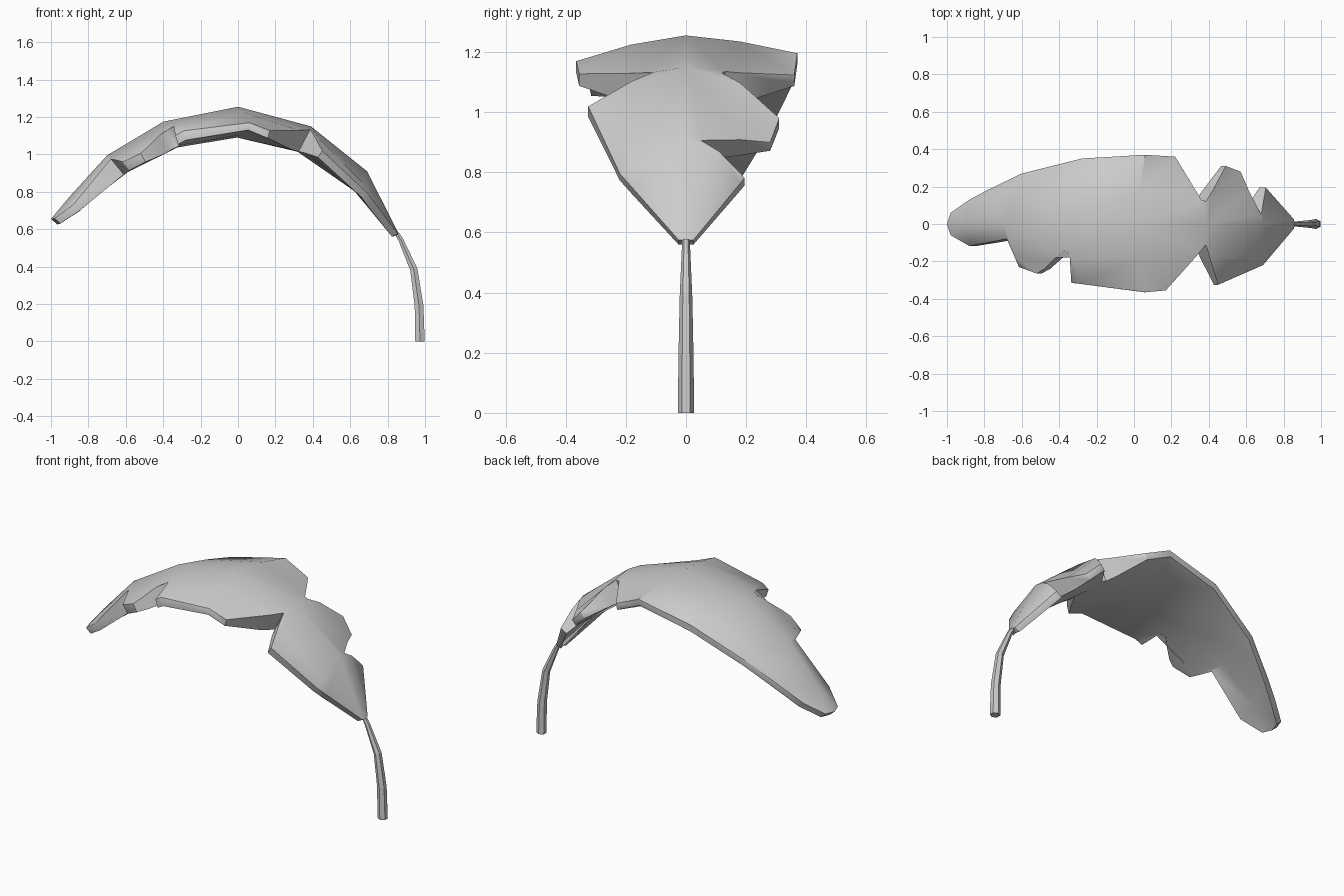
import bpy, bmesh, math
from mathutils import Vector

if "Cube" in bpy.data.objects:
    bpy.data.objects.remove(bpy.data.objects["Cube"])

# Arched midrib seen from the front (x, z), half width of the unbroken leaf,
# droop of the rim below the midrib, thickness along the midrib, and sweep of the cross veins
MIDRIB = [(-1, .655), (-.9, .775), (-.7, .995), (-.4, 1.175), (0, 1.255), (.39, 1.15), (.69, .91), (.86, .575)]
WIDTH = [(-1, .06), (-.9, .13), (-.6, .27), (-.28, .35), (.1, .37), (.46, .33), (.69, .22), (.86, .04)]
DROOP = [(-1, .02), (-.9, .055), (-.7, .042), (-.4, .055), (0, .077), (.39, .135), (.69, .115), (.86, .02)]
CORE = [(-1, .045), (-.9, .075), (-.6, .145), (0, .165), (.5, .15), (.69, .12), (.86, .03)]
SWEEP = [(-1, 0), (-.9, .17), (-.7, .37), (-.4, .343), (0, .162), (.39, .185), (.69, 0), (.86, 0)]
RIM = .038


def lookup(table, x):
    x = max(table[0][0], min(table[-1][0], x))
    for (x0, v0), (x1, v1) in zip(table, table[1:]):
        if x <= x1:
            return v0 + (v1 - v0) * (x - x0) / (x1 - x0)
    return table[-1][1]


def unsweep(x, y):
    u = x
    for _ in range(40):
        u = .5 * u + .5 * (x - lookup(SWEEP, u) * abs(y))
    return u


def across(x, y):
    return min(abs(y) / lookup(WIDTH, x), 1.05) ** 1.5


def leaf_point(u, y):
    # swept vein position, arched height, with the back edge lifted a little mid-leaf
    x = u + lookup(SWEEP, u) * abs(y)
    droop = lookup(DROOP, u)
    if y > 0:
        droop -= .02 * max(0, 1 - abs(u - .03) / .35)
    else:
        droop += .01 * max(0, 1 - abs(u - .03) / .35)
    return Vector((x, y, lookup(MIDRIB, u) - droop * across(x, y)))


def underside(p):
    # step inward, square to the arch; thick at the midrib and thin at the rim
    a, b = max(p.x - .15, -1), min(p.x + .15, .86)
    slope = (lookup(MIDRIB, b) - lookup(MIDRIB, a)) / (b - a)
    inward = Vector((slope, 0, -1)).normalized()
    core = max(lookup(CORE, p.x), RIM * .8)
    return p + inward * (core + (RIM - core) * min(across(p.x, p.y), 1))


# Leaf outline from above, with the torn notches
outline = [
    (-1, 0), (-.98, -.06), (-.88, -.118), (-.68, -.08), (-.615, -.23), (-.52, -.265), (-.48, -.24),
    (-.38, -.14), (-.345, -.155), (-.335, -.315), (.06, -.365), (.17, -.355), (.34, -.165), (.385, -.11),
    (.45, -.325), (.69, -.22), (.855, -.025), (.86, 0), (.855, .025), (.705, .195), (.68, .05),
    (.57, .28), (.49, .31), (.385, .12), (.36, .13), (.22, .36), (.06, .37), (-.28, .35),
    (-.6, .27), (-.88, .13), (-.98, .06)]

bm = bmesh.new()
bm.faces.new([bm.verts.new((unsweep(x, y), y, 0)) for x, y in outline])
bmesh.ops.triangulate(bm, faces=bm.faces[:])


def cut(co, no):
    bmesh.ops.bisect_plane(bm, geom=bm.verts[:] + bm.edges[:] + bm.faces[:], dist=2e-3,
                           plane_co=co, plane_no=no)


# Loops along and across the leaf; the leftover triangulation lines are removed
LOOPS_X = [x for x, _ in MIDRIB[1:-1]]
LOOPS_Y = (-.18, 0, .18)
for y in LOOPS_Y:
    cut((0, y, 0), (0, 1, 0))
for x in LOOPS_X:
    cut((x, 0, 0), (1, 0, 0))


def on_loop(e):
    a, b = (v.co for v in e.verts)
    return (any(abs(a.x - x) + abs(b.x - x) < 5e-3 for x in LOOPS_X)
            or any(abs(a.y - y) + abs(b.y - y) < 5e-3 for y in LOOPS_Y))


bmesh.ops.dissolve_edges(bm, edges=[e for e in bm.edges if len(e.link_faces) == 2 and not on_loop(e)],
                         use_verts=False)
spare = [v for v in bm.verts if len(v.link_edges) == 2 and all(len(e.link_faces) == 2 for e in v.link_edges)]
bmesh.ops.dissolve_verts(bm, verts=spare)
bmesh.ops.triangulate(bm, faces=bm.faces[:])

# Raise the upper side onto the arch, then add the underside and the rim
for v in bm.verts:
    v.co = leaf_point(v.co.x, v.co.y)
border = [e for e in bm.edges if len(e.link_faces) == 1]
top_faces = bm.faces[:]
low = {v: bm.verts.new(underside(v.co)) for v in bm.verts[:]}
for f in top_faces:
    bm.faces.new([low[v] for v in reversed(f.verts)])
for e in border:
    a, b = e.verts
    bm.faces.new((a, b, low[b], low[a]))
bmesh.ops.recalc_face_normals(bm, faces=bm.faces[:])
mesh = bpy.data.meshes.new("leaf_blade")
bm.to_mesh(mesh)
bm.free()
leaf = bpy.data.objects.new("leaf_blade", mesh)
bpy.context.collection.objects.link(leaf)

# Softened rim
bevel = leaf.modifiers.new("rim", 'BEVEL')
bevel.width = .008
bevel.segments = 1
bevel.limit_method = 'ANGLE'
bevel.angle_limit = math.radians(55)

# Six-sided stem swept along a bent path
path = [(.853, .572, .013), (.87, .545, .014), (.94, .385, .021), (.968, .19, .025), (.973, 0, .027)]
bm = bmesh.new()
rings = []
for i, (x, z, r) in enumerate(path):
    a, b = path[max(i - 1, 0)], path[min(i + 1, len(path) - 1)]
    d = Vector((b[0] - a[0], 0, b[1] - a[1])).normalized()
    if i == len(path) - 1:
        d = Vector((0, 0, -1))
    side = Vector((-d.z, 0, d.x))
    rings.append([bm.verts.new(Vector((x, 0, z)) + side * r * math.sin(k * math.pi / 3) * 1.08
                               + Vector((0, r * math.cos(k * math.pi / 3), 0))) for k in range(6)])
for r0, r1 in zip(rings, rings[1:]):
    for k in range(6):
        bm.faces.new((r0[k], r0[(k + 1) % 6], r1[(k + 1) % 6], r1[k]))
bm.faces.new(rings[0])
bm.faces.new(rings[-1])
bmesh.ops.recalc_face_normals(bm, faces=bm.faces[:])
mesh = bpy.data.meshes.new("stem")
bm.to_mesh(mesh)
bm.free()
stem = bpy.data.objects.new("stem", mesh)
bpy.context.collection.objects.link(stem)

# Smooth blade with crisp rim
bpy.ops.object.select_all(action='DESELECT')
leaf.select_set(True)
bpy.context.view_layer.objects.active = leaf
bpy.ops.object.modifier_apply(modifier="rim")
bpy.ops.object.shade_smooth_by_angle(angle=math.radians(35))
